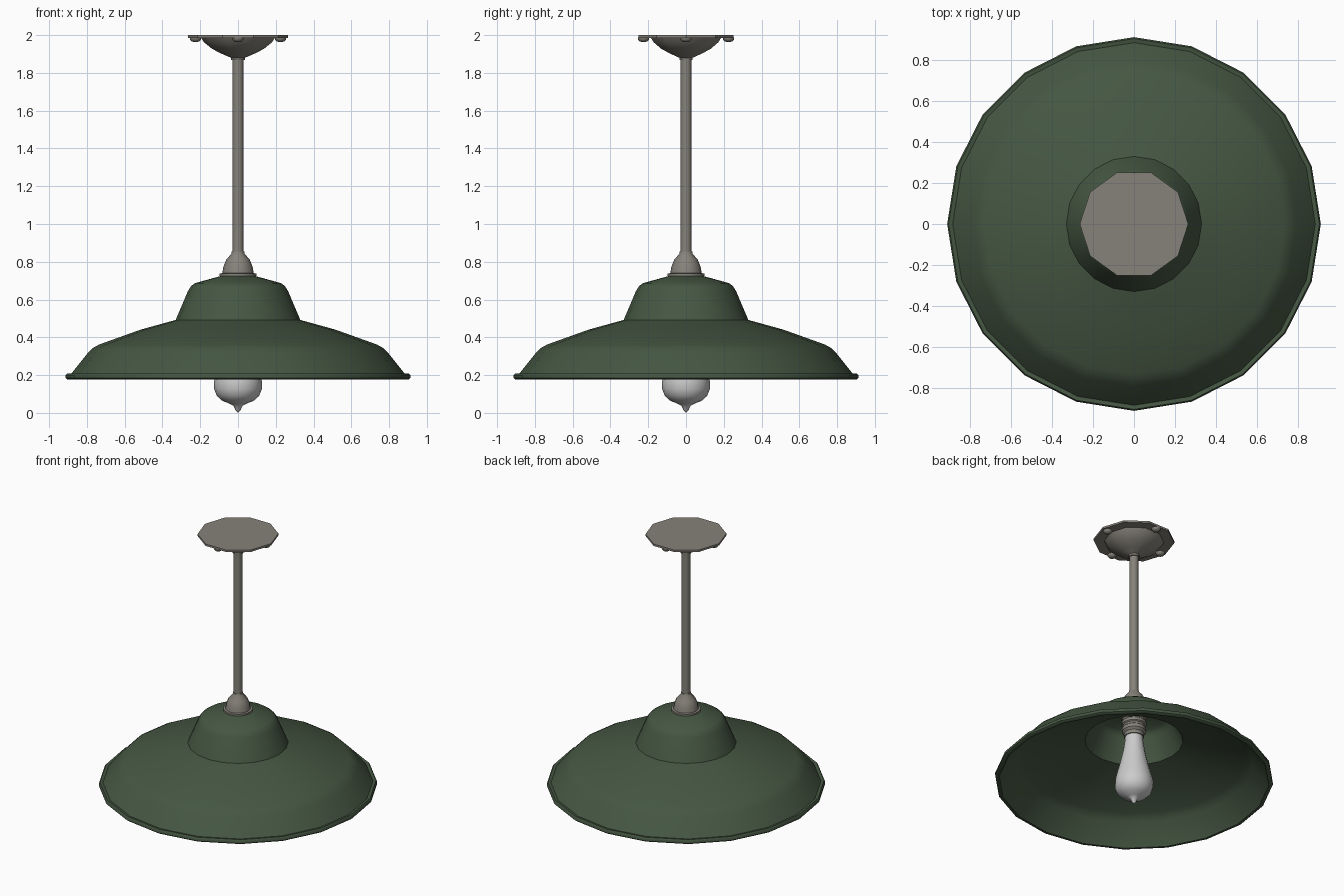
import bpy, bmesh, math

def material(name, rgb):
    m = bpy.data.materials.new(name)
    m.diffuse_color = (*rgb, 1)
    return m

metal = material("warm_metal", (0.24, 0.225, 0.195))
green = material("green_enamel", (0.06, 0.095, 0.055))
glass = material("milky_glass", (0.75, 0.74, 0.72))

def lathe(name, profile, sides, mat, closed=False, loc=(0, 0, 0), angle=35):
    """Revolve (radius, z) points round the z axis."""
    bm = bmesh.new()
    rings = []
    for r, z in profile:
        if r == 0:
            rings.append([bm.verts.new((0, 0, z))] * sides)
        else:
            rings.append([bm.verts.new((r * math.cos(2 * math.pi * i / sides),
                                        r * math.sin(2 * math.pi * i / sides), z))
                          for i in range(sides)])
    pairs = list(zip(rings, rings[1:]))
    if closed:
        pairs.append((rings[-1], rings[0]))
    for a, b in pairs:
        for i in range(sides):
            j = (i + 1) % sides
            bm.faces.new(list(dict.fromkeys((a[i], a[j], b[j], b[i]))))
    if not closed:
        for ring in (rings[0], rings[-1]):
            if ring[0] is not ring[1]:
                bm.faces.new(ring)
    bmesh.ops.recalc_face_normals(bm, faces=bm.faces)
    me = bpy.data.meshes.new(name)
    bm.to_mesh(me)
    bm.free()
    me.materials.append(mat)
    ob = bpy.data.objects.new(name, me)
    ob.location = loc
    bpy.context.collection.objects.link(ob)
    bpy.ops.object.select_all(action='DESELECT')
    ob.select_set(True)
    bpy.context.view_layer.objects.active = ob
    bpy.ops.object.shade_smooth_by_angle(angle=math.radians(angle))
    return ob

# Ceiling canopy: flat plate, dome and four screw heads
lathe("ceiling_plate", [(0.265, 2.0), (0.265, 1.986)], 10, metal)
lathe("canopy_dome", [(0.197, 1.988), (0.18, 1.962), (0.137, 1.927), (0.09, 1.903),
                      (0.037, 1.88), (0.037, 1.867)], 10, metal, angle=40)
for k in range(4):
    a = k * math.pi / 2
    lathe(f"canopy_screw_{k + 1}", [(0.03, 1.988), (0.03, 1.978), (0.02, 1.966), (0, 1.963)], 8,
          metal, loc=(0.225 * math.cos(a), 0.225 * math.sin(a), 0), angle=50)

# Hanging rod
lathe("rod", [(0.029, 1.88), (0.029, 0.84)], 12, metal)

# Cap above the shade
lathe("shade_cap", [(0.033, 0.855), (0.035, 0.843), (0.063, 0.81), (0.077, 0.775), (0.083, 0.74),
                    (0.097, 0.738), (0.097, 0.726), (0.08, 0.715)], 16, metal, angle=40)

# Enamel shade with rolled rim: outside profile, then inside profile
lathe("shade", [(0.03, 0.732), (0.09, 0.725), (0.227, 0.687), (0.248, 0.672), (0.265, 0.645),
                (0.33, 0.492), (0.515, 0.441), (0.735, 0.362), (0.765, 0.346), (0.793, 0.32),
                (0.885, 0.205), (0.905, 0.209), (0.912, 0.2), (0.912, 0.184),
                (0.902, 0.176), (0.885, 0.176), (0.876, 0.19),
                (0.783, 0.31), (0.757, 0.334), (0.73, 0.35), (0.512, 0.429), (0.322, 0.481),
                (0.254, 0.64), (0.238, 0.664), (0.222, 0.676), (0.09, 0.713), (0.03, 0.72)],
      20, green, closed=True, angle=40)

# Ribbed lamp socket under the shade
lathe("socket", [(0.085, 0.725), (0.085, 0.64), (0.075, 0.635), (0.075, 0.622), (0.082, 0.615),
                 (0.082, 0.595), (0.073, 0.588), (0.073, 0.575), (0.08, 0.568),
                 (0.08, 0.545), (0.066, 0.53), (0.066, 0.505)], 16, metal)

# Pear-shaped bulb with a pointed tip
lathe("bulb", [(0.058, 0.53), (0.06, 0.48), (0.072, 0.4), (0.094, 0.3), (0.118, 0.21),
               (0.127, 0.165), (0.126, 0.125), (0.112, 0.09), (0.083, 0.064),
               (0.045, 0.049), (0.024, 0.038), (0.014, 0.015), (0, 0)], 16, glass, angle=60)
